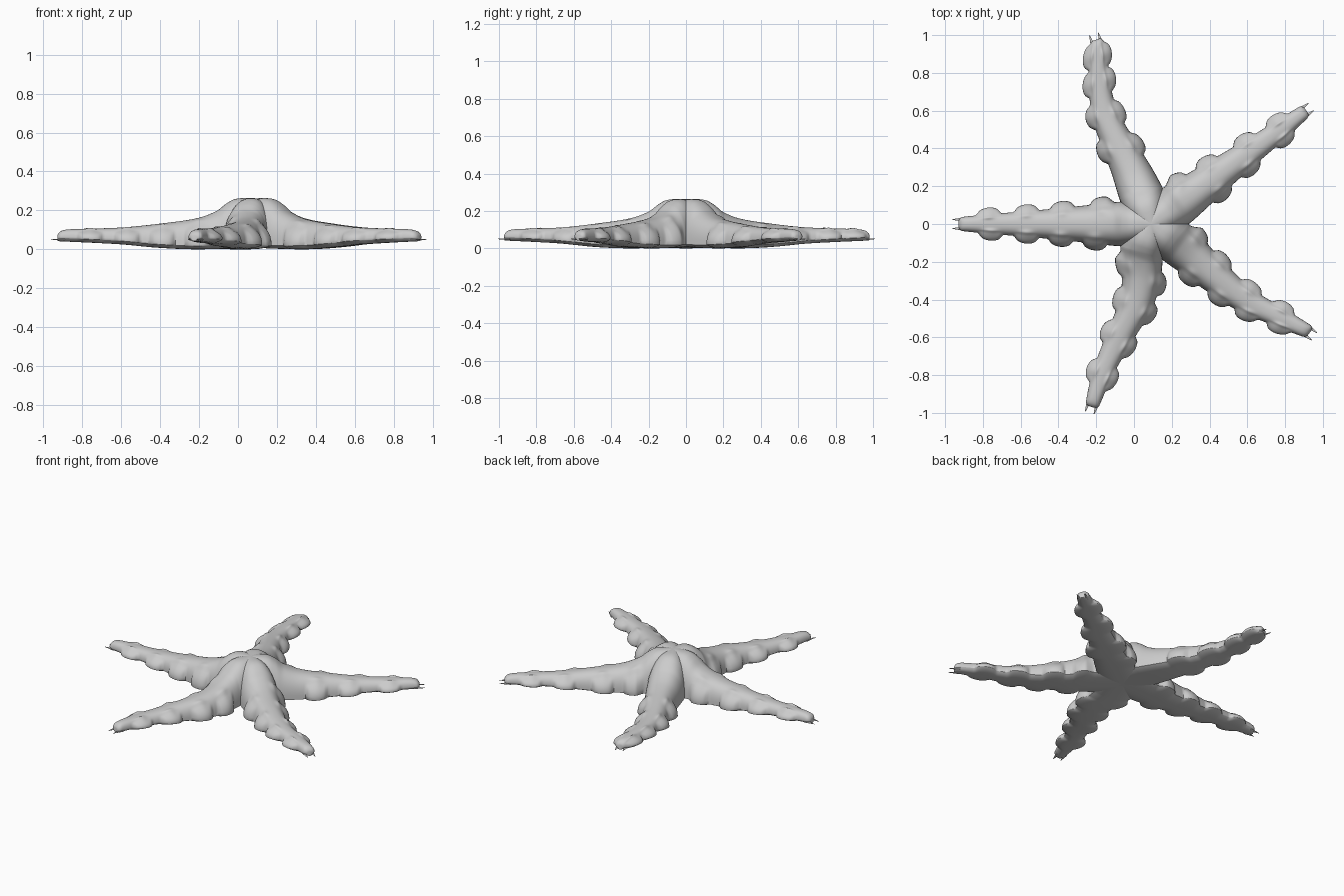
import bpy, bmesh, math
from mathutils import Vector, Matrix

if "Cube" in bpy.data.objects:
    bpy.data.objects.remove(bpy.data.objects["Cube"])

CX = 0.09                      # hub position on x
T36 = math.tan(math.radians(36))
UV = 0.162                     # distance along an arm where the valleys lie
NS = 28                        # points across an arm


def curve(knots, x):
    """Smooth interpolation through (x, y) knots."""
    if x <= knots[0][0]:
        return knots[0][1]
    if x >= knots[-1][0]:
        return knots[-1][1]

    def slope(i):
        a, b = knots[max(i - 1, 0)], knots[min(i + 1, len(knots) - 1)]
        return (b[1] - a[1]) / (b[0] - a[0])
    for i in range(len(knots) - 1):
        (x0, y0), (x1, y1) = knots[i], knots[i + 1]
        if x <= x1:
            d = x1 - x0
            t = (x - x0) / d
            return ((2*t**3 - 3*t*t + 1) * y0 + (t**3 - 2*t*t + t) * d * slope(i)
                    + (3*t*t - 2*t**3) * y1 + (t**3 - t*t) * d * slope(i + 1))


TOP = [(0, .262), (.1, .26), (.15, .235), (.2, .197), (.3, .16), (.49, .132),
       (.69, .112), (.89, .105), (.98, .10), (1.02, .085)]
BOTTOM = [(0, .008), (.3, 0), (.5, .008), (.7, .026), (1.02, .042)]
WIDTH = [(0, .118), (UV, .118), (.35, .098), (.6, .073), (.85, .052), (1.0, .037), (1.02, .03)]
BEND_U = [UV, .3, .43, .64, .84, 1.02]

# direction, sideways bend, lobe positions on left and right edges
ARMS = [
    (180, [0, 0, 0, 0, 0, 0], [.30, .48, .66, .85], [.26, .47, .66, .86]),
    (108, [0, .012, .03, .052, .02, -.028], [.44, .63, .80, .94], [.43, .62, .80, .93]),
    (36, [0, 0, 0, 0, 0, .004], [.24, .43, .66, .86], [.40, .60, .84]),
    (-36, [0, -.012, -.025, -.032, 0, .03], [.24, .42, .63, .83], [.33, .52, .69, .87]),
    (-108, [0, .04, .054, .024, 0, 0], [.29, .46, .66, .85], [.25, .43, .61, .83]),
]


def lobe(u, centres):
    """Round scallop outline."""
    return max([math.sqrt(max(0, 1 - ((u - c) / .062) ** 2)) for c in centres])


def knob(u, centres):
    return sum(math.exp(-((u - c) / .035) ** 2) for c in centres)


def build_arm(bm, angle, bends, left, right):
    rot = Matrix.Translation((CX, 0, 0)) @ Matrix.Rotation(math.radians(angle), 4, 'Z')
    bend = list(zip(BEND_U, bends))
    inner = [UV * f for f in (0, .2, .4, .55, .7, .8, .88, .94, .98)]
    outer = [UV + (1.0 - UV) * i / 84 for i in range(85)]
    rings = []
    for u in inner + outer + [1.008, 1.015, 1.018]:
        end = 1 if u <= 1.0 else math.sqrt(max(0.05, 1 - ((u - 1.0) / .0185) ** 2))
        smax = min(1.0, u / UV)
        w = u * T36 / smax if (0 < u < UV) else curve(WIDTH, u)
        top, low = curve(TOP, u), curve(BOTTOM, u)
        fade = min(1, max(0, (u - .17) / .06))
        ring = []
        for side in (1, -1):           # upper skin, then underside
            for j in range(NS + 1):
                if side < 0 and j in (0, NS):
                    continue
                sg = -math.cos(math.pi * j / NS) * side
                if j in (0, NS):
                    sg = round(sg)
                s = sg * smax
                a = abs(s)
                dome = max(0, 1 - a ** 2.4) ** (1 / 2.4)
                centres = left if s > 0 else right
                rim = low + .018
                v = s * w
                flare = .036 * lobe(u, centres) * fade
                if side > 0:
                    z = rim + (top - rim) * dome * (1 if u <= 1 else .3 + .7 * end)
                    z += .014 * fade * knob(u, centres) * math.exp(-((a - .72) / .22) ** 2) * end
                    v += math.copysign(flare * max(0, a - .8) / .2, s)
                else:
                    z = low + .018 * a ** 3
                    v += s * flare
                v = v * (.45 + .55 * end) + curve(bend, u)
                ring.append(bm.verts.new(rot @ Vector((u, v, z))))
        rings.append(ring)
    n = len(rings[0])
    seam = NS                       # first and last rim points
    for k in range(len(rings) - 1):
        a, b = rings[k], rings[k + 1]
        if k < len(inner):          # hub wedge: open at the sides, no wall between neighbours
            pairs = [(i, i + 1) for i in range(NS)]
            pairs += [(i, i + 1) for i in range(NS + 1, n - 1)]
            pairs += [(seam, NS + 1), (n - 1, 0)] if k == len(inner) - 1 else []
        else:
            pairs = [(i, (i + 1) % n) for i in range(n)]
        for i, j in pairs:
            bm.faces.new((a[i], b[i], b[j], a[j]))
    # underside of the hub wedge reaches the sector border
    for side_i, near in ((0, n - 1), (NS, NS + 1)):
        low_pts = []
        for k in range(len(inner) + 1):
            p = rot.inverted() @ rings[k][side_i].co
            if k == len(inner):
                low_pts.append(rings[k][side_i])
            else:
                u = (inner + outer)[k]
                z = curve(BOTTOM, u) + .018 * min(1, u / UV) ** 3
                low_pts.append(bm.verts.new(rot @ Vector((p.x, p.y, z))))
        for k in range(len(inner)):
            if k == len(inner) - 1:
                bm.faces.new((low_pts[k], low_pts[k + 1], rings[k][near]))
            else:
                bm.faces.new((low_pts[k], low_pts[k + 1], rings[k + 1][near], rings[k][near]))
    # remove the unwanted wall pieces at the last wedge step, then cap the tip
    bm.faces.new(rings[-1])
    return rot, curve(bend, 1.0)


def finish(bm, name, angle):
    bmesh.ops.remove_doubles(bm, verts=bm.verts, dist=.0004)
    bmesh.ops.dissolve_degenerate(bm, edges=bm.edges, dist=.0001)
    bmesh.ops.recalc_face_normals(bm, faces=bm.faces)
    me = bpy.data.meshes.new(name)
    bm.to_mesh(me)
    bm.free()
    ob = bpy.data.objects.new(name, me)
    bpy.context.collection.objects.link(ob)
    bpy.ops.object.select_all(action='DESELECT')
    ob.select_set(True)
    bpy.context.view_layer.objects.active = ob
    bpy.ops.object.shade_smooth_by_angle(angle=math.radians(angle))
    return ob


# Body with five arms, and the flat forked spines at the tips
body, spines = bmesh.new(), bmesh.new()
for angle, bends, left, right in ARMS:
    rot, off = build_arm(body, angle, bends, left, right)
    for s in (1, -1):
        m = (rot @ Matrix.Translation((1.015, off + s * .024, .05))
             @ Matrix.Rotation(math.radians(90 + 0), 4, 'Y')
             @ Matrix.Diagonal((.5, 1, 1, 1)))
        bmesh.ops.create_cone(spines, cap_ends=True, segments=10, radius1=.013,
                              radius2=.002, depth=.07, matrix=m)
finish(body, "starfish_body", 50)
finish(spines, "tip_spines", 50)
